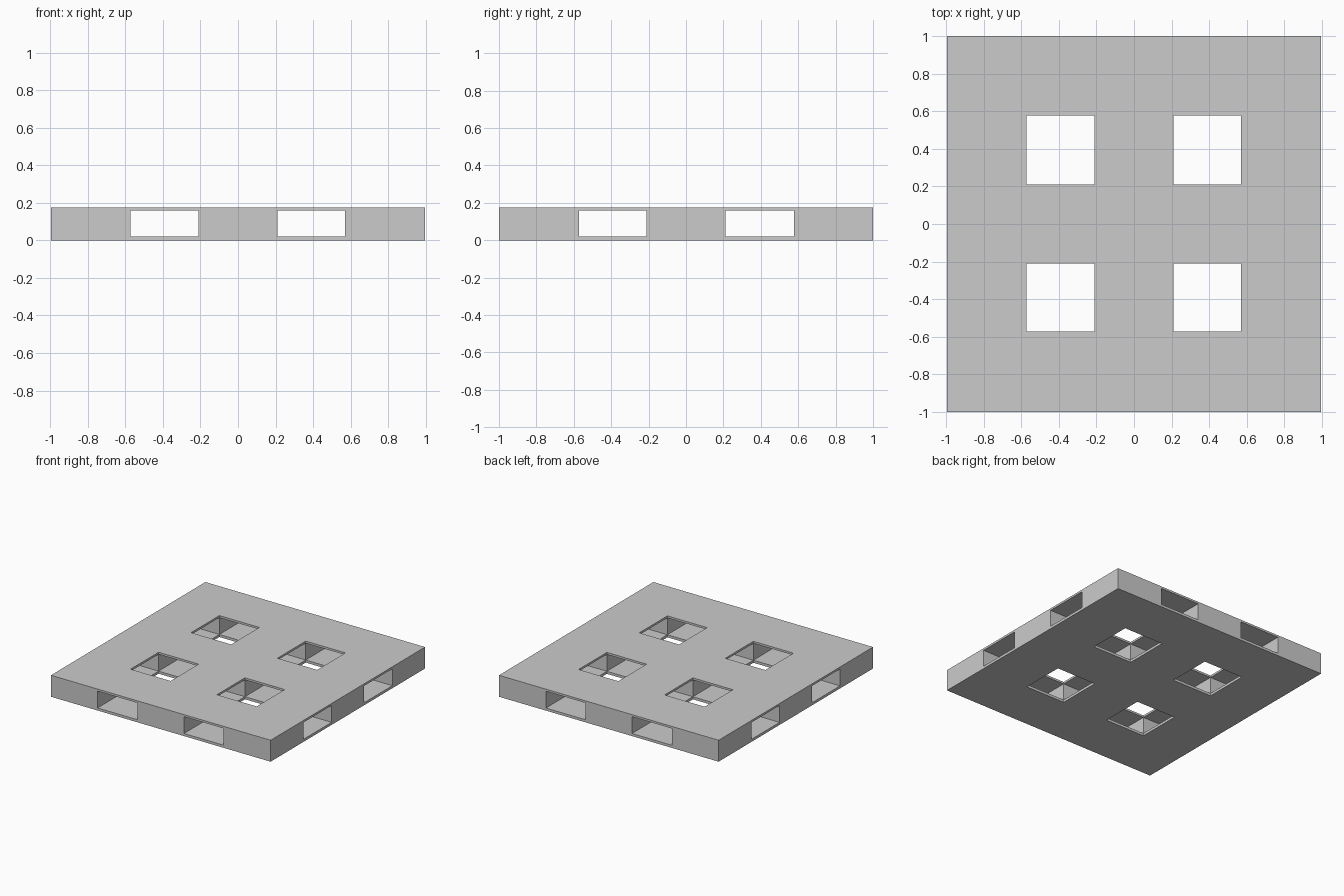
import bpy, bmesh

if "Cube" in bpy.data.objects:
    bpy.data.objects.remove(bpy.data.objects["Cube"])

# Grid lines bounding blocks and channels along each axis
XS = [-0.996, -0.573, -0.21, 0.21, 0.57, 0.996]
YS = [-1.0, -0.573, -0.21, 0.211, 0.577, 1.0]
ZS = [0.0, 0.021, 0.159, 0.176]
GRID = (XS, YS, ZS)


def solid(c):
    """Decks are pierced only at channel crossings; the core keeps nine blocks."""
    i, j, k = c
    if not (0 <= i < 5 and 0 <= j < 5 and 0 <= k < 3):
        return False
    open_i, open_j = i % 2 == 1, j % 2 == 1
    return not (open_i or open_j) if k == 1 else not (open_i and open_j)


def cell_face(bm, c, axis, side):
    """Outer quad of a cell on the given side of an axis."""
    u, v = (axis + 1) % 3, (axis + 2) % 3
    corners = [(0, 0), (1, 0), (1, 1), (0, 1)]
    verts = []
    for du, dv in (corners if side else reversed(corners)):
        p = list(c)
        p[axis] += side
        p[u] += du
        p[v] += dv
        verts.append(bm.verts.new([GRID[a][p[a]] for a in range(3)]))
    bm.faces.new(verts)


# Pallet: top deck, bottom deck and spacer blocks as one closed shell
bm = bmesh.new()
for i in range(5):
    for j in range(5):
        for k in range(3):
            c = (i, j, k)
            if not solid(c):
                continue
            for axis in range(3):
                for side in (0, 1):
                    n = list(c)
                    n[axis] += 1 if side else -1
                    if not solid(n):
                        cell_face(bm, c, axis, side)
bmesh.ops.remove_doubles(bm, verts=bm.verts, dist=0.0001)

mesh = bpy.data.meshes.new("pallet")
bm.to_mesh(mesh)
bm.free()
bpy.context.collection.objects.link(bpy.data.objects.new("pallet", mesh))
